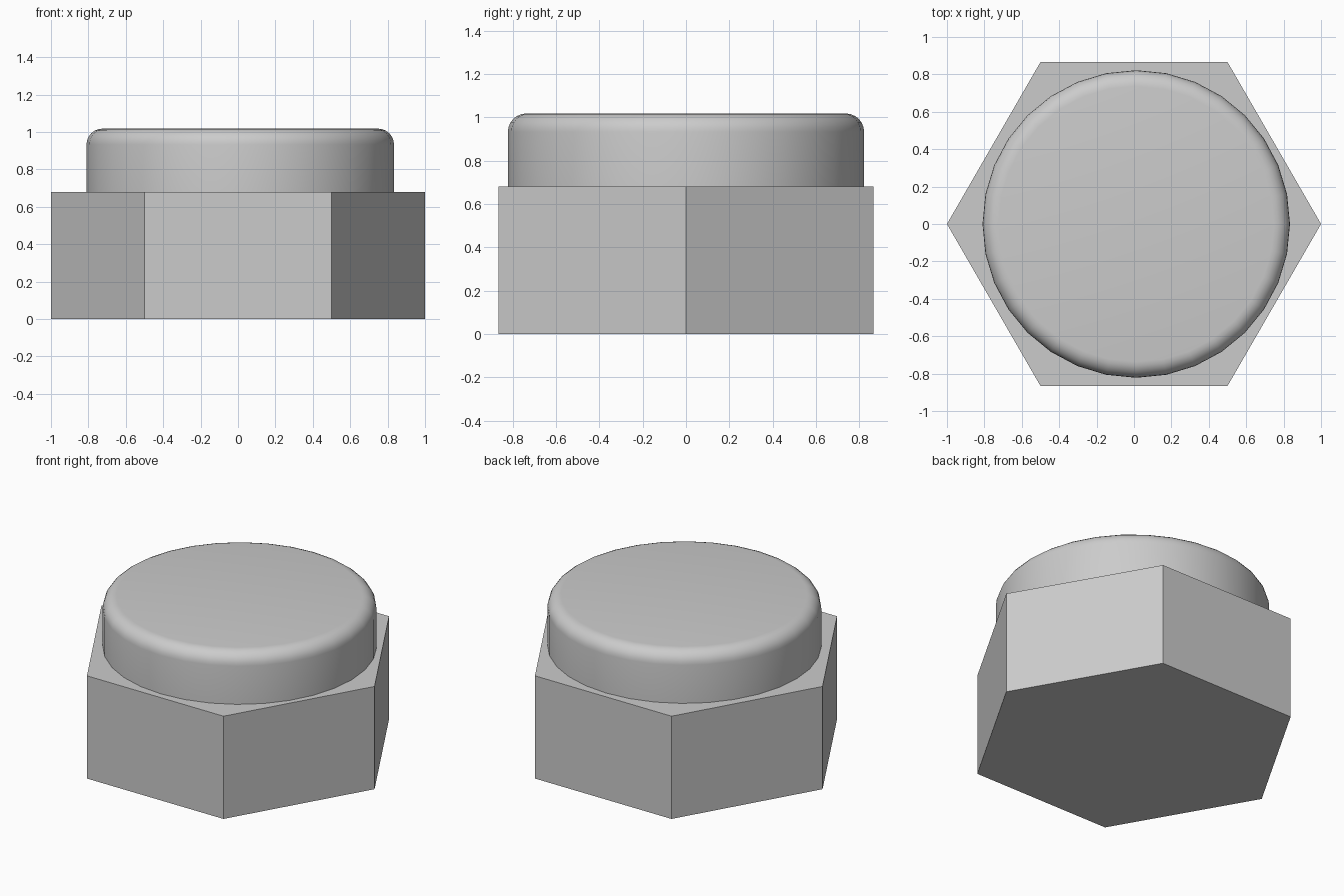
import bpy, bmesh, math

cube = bpy.data.objects.get("Cube")
if cube:
    bpy.data.objects.remove(cube, do_unlink=True)

# Single grey metal colour
grey = bpy.data.materials.new("light_grey_metal")
grey.use_nodes = True
colour = (0.6, 0.6, 0.6, 1)
grey.diffuse_color = colour
grey.node_tree.nodes["Principled BSDF"].inputs["Base Color"].default_value = colour


def add_prism(name, sides, radius, bottom, top, x=0):
    bpy.ops.mesh.primitive_cylinder_add(
        vertices=sides, radius=radius, depth=top - bottom,
        location=(x, 0, (bottom + top) / 2))
    obj = bpy.context.object
    obj.name = name
    obj.data.materials.append(grey)
    return obj


# Six-sided body with corners on the x axis
body = add_prism("hex_body", 6, 1, 0, 0.68)
body.rotation_euler.z = math.radians(30)
body.scale = (1, 1, 1)

# Round cap, slightly off centre, with a rounded top rim
cap = add_prism("round_cap", 32, 0.822, 0.68, 1.018, 0.012)
bm = bmesh.new()
bm.from_mesh(cap.data)
rim = [e for e in bm.edges if all(v.co.z > 0 for v in e.verts)]
bmesh.ops.bevel(bm, geom=rim, offset=0.085, segments=6, profile=0.5, affect='EDGES')
bm.to_mesh(cap.data)
bm.free()
bpy.ops.object.shade_smooth_by_angle(angle=math.radians(35))
